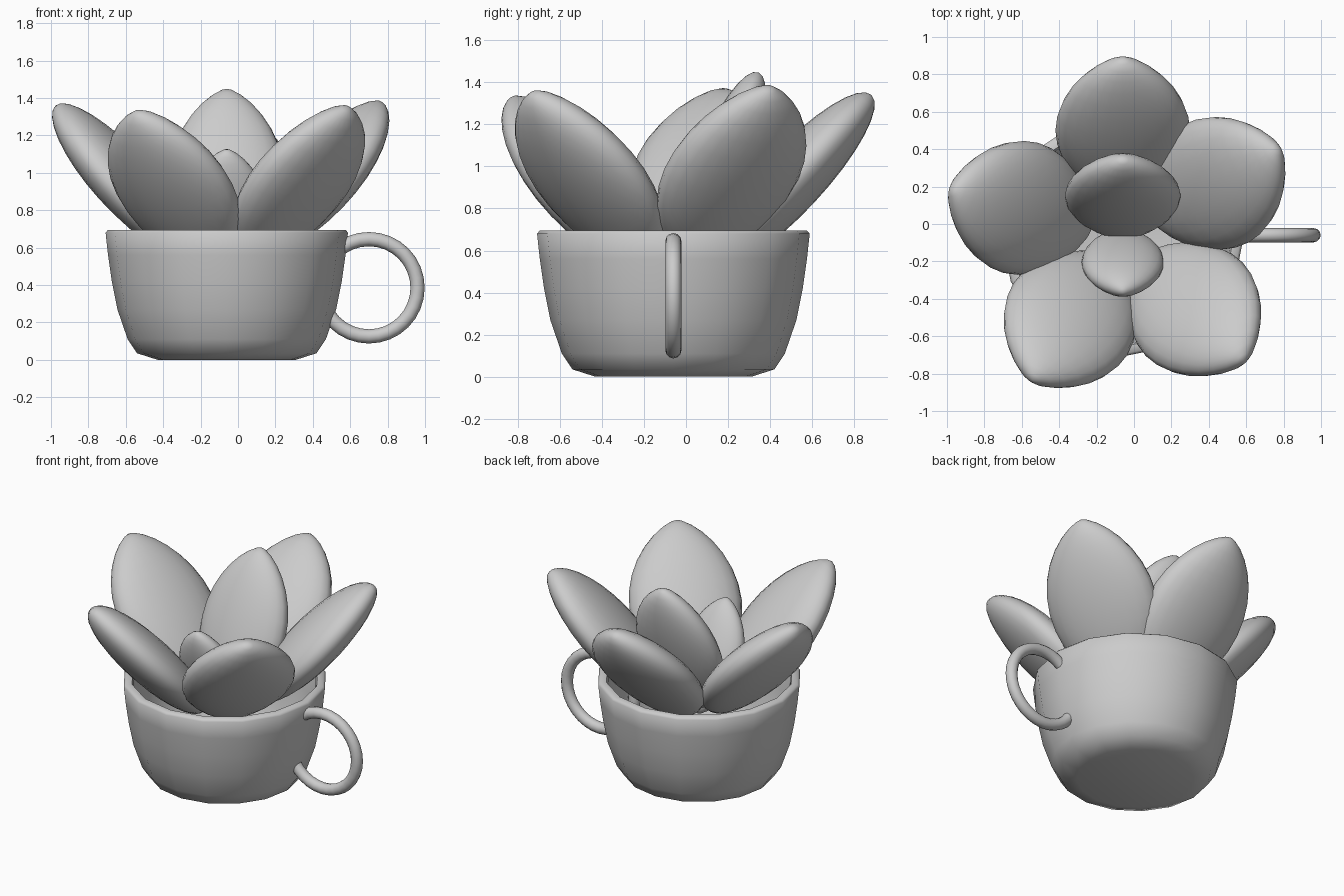
import bpy
import bmesh
from math import radians, cos, sin, pi
from mathutils import Matrix, Vector

old = bpy.data.objects.get("Cube")
if old:
    bpy.data.objects.remove(old, do_unlink=True)

AXIS = Vector((-0.06, -0.06, 0))

GREY = (0.6, 0.6, 0.6, 1)
clay = bpy.data.materials.new("plain_grey")
clay.use_nodes = True
clay.diffuse_color = GREY
clay.node_tree.nodes["Principled BSDF"].inputs["Base Color"].default_value = GREY


def finish(obj, name, angle=60):
    obj.name = name
    obj.data.materials.append(clay)
    bpy.ops.object.select_all(action='DESELECT')
    obj.select_set(True)
    bpy.context.view_layer.objects.active = obj
    bpy.ops.object.shade_smooth_by_angle(angle=radians(angle))


def lathe(name, profile, sides):
    """Spin a radius/height profile; both ends are closed by flat caps."""
    bm = bmesh.new()
    rings = [[bm.verts.new((r * cos(2 * pi * i / sides), r * sin(2 * pi * i / sides), z))
              for i in range(sides)] for r, z in profile]
    for low, high in zip(rings, rings[1:]):
        for i in range(sides):
            j = (i + 1) % sides
            bm.faces.new((low[i], low[j], high[j], high[i]))
    bm.faces.new(rings[0][::-1])
    bm.faces.new(rings[-1])
    bmesh.ops.recalc_face_normals(bm, faces=bm.faces)
    mesh = bpy.data.meshes.new(name)
    bm.to_mesh(mesh)
    bm.free()
    obj = bpy.data.objects.new(name, mesh)
    obj.location = AXIS
    bpy.context.collection.objects.link(obj)
    finish(obj, name)


def petal(name, azimuth, rise, distance, height, size):
    """Flattened ellipsoid with tapered ends, leaning outward from the cup axis."""
    bpy.ops.mesh.primitive_uv_sphere_add(segments=24, ring_count=16, radius=1)
    obj = bpy.context.object
    for v in obj.data.vertices:
        v.co.y *= max(0, 1 - v.co.z ** 2) ** 0.2
    a = radians(azimuth)
    place = Matrix.Translation(AXIS + Vector((distance * cos(a), distance * sin(a), height)))
    lean = Matrix.Rotation(a, 4, 'Z') @ Matrix.Rotation(radians(90 - rise), 4, 'Y')
    thick, width, length = size
    obj.data.transform(place @ lean @ Matrix.Diagonal((thick, width, length, 1)))
    finish(obj, name, 80)


# Cup: outer wall, rim, inner wall and floor
lathe("cup", [(0.37, 0), (0.48, 0.035), (0.53, 0.11), (0.585, 0.27), (0.615, 0.42),
              (0.635, 0.56), (0.648, 0.68), (0.635, 0.695), (0.595, 0.695), (0.585, 0.67),
              (0.57, 0.5), (0.53, 0.28), (0.47, 0.12), (0.37, 0.06)], 16)

# Handle
bpy.ops.mesh.primitive_torus_add(major_radius=0.26, minor_radius=0.038,
                                 major_segments=32, minor_segments=12,
                                 location=(0.7, AXIS.y, 0.385), rotation=(pi / 2, 0, 0))
finish(bpy.context.object, "handle", 80)

# Outer ring of petals
OUTER = (0.15, 0.36, 0.56)
for name, azimuth, distance, height in (("back", 90, 0.56, 0.93), ("right", 165, 0.565, 0.95),
                                        ("front_right", 238, 0.53, 0.915),
                                        ("front_left", 314, 0.55, 0.94),
                                        ("left", 29, 0.57, 0.965)):
    petal(name + "_petal", azimuth, 47, distance, height, OUTER)

# Inner petals
petal("tall_inner_petal", 90, 68, 0.21, 0.965, (0.13, 0.31, 0.52))
petal("short_inner_petal", 270, 65, 0.145, 0.78, (0.1, 0.22, 0.38))
